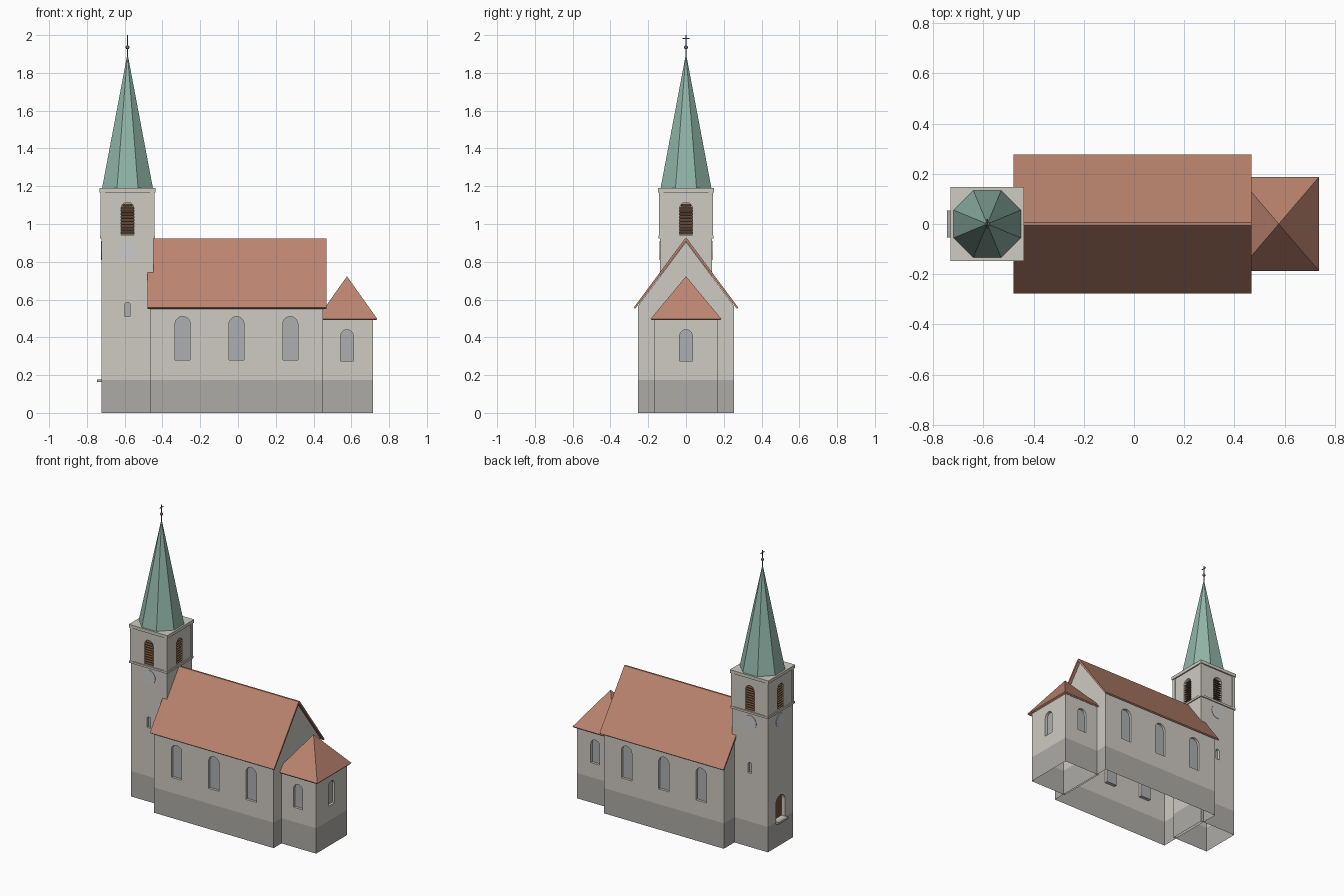
import bpy, bmesh, math
from mathutils import Matrix, Vector

if "Cube" in bpy.data.objects:
    bpy.data.objects.remove(bpy.data.objects["Cube"])


def material(name, rgb):
    m = bpy.data.materials.new(name)
    m.diffuse_color = (*rgb, 1)
    m.use_nodes = True
    m.node_tree.nodes["Principled BSDF"].inputs["Base Color"].default_value = m.diffuse_color
    return m


PLASTER = material("plaster", (0.62, 0.59, 0.54))
PLINTH = material("plinth_grey", (0.42, 0.41, 0.39))
TILE = material("roof_tile", (0.50, 0.23, 0.16))
COPPER = material("green_copper", (0.28, 0.46, 0.39))
WOOD = material("brown_wood", (0.16, 0.08, 0.04))
GLASS = material("grey_glass", (0.42, 0.43, 0.44))
METAL = material("dark_metal", (0.15, 0.15, 0.15))
DIAL = material("pale_dial", (0.70, 0.70, 0.67))

XP, XN, YP, YN = (1, 0), (-1, 0), (0, 1), (0, -1)
TOWER, APSE = (-0.585, 0), (0.577, 0)


def finish(name, bm, mat):
    me = bpy.data.meshes.new(name)
    bm.to_mesh(me)
    bm.free()
    ob = bpy.data.objects.new(name, me)
    bpy.context.collection.objects.link(ob)
    if mat:
        me.materials.append(mat)
    return ob


def build(name, prisms, mat=None):
    """Each prism: (u,z) profile, origin, outward direction, start and end along it."""
    bm = bmesh.new()
    for pts, o, d, a, b in prisms:
        rings = [[bm.verts.new((o[0] + d[0] * s - d[1] * u, o[1] + d[1] * s + d[0] * u, z))
                  for u, z in pts] for s in (a, b)]
        bm.faces.new(rings[0])
        bm.faces.new(rings[1])
        n = len(pts)
        for i in range(n):
            j = (i + 1) % n
            bm.faces.new((rings[0][i], rings[0][j], rings[1][j], rings[1][i]))
    bmesh.ops.recalc_face_normals(bm, faces=bm.faces)
    return finish(name, bm, mat)


def rect(w, z0, z1):
    return [(-w, z0), (w, z0), (w, z1), (-w, z1)]


def arch(w, z0, z1, n=10):
    return [(-w, z0), (w, z0)] + [(w * math.cos(math.pi * i / n), z1 - w + w * math.sin(math.pi * i / n))
                                  for i in range(n + 1)]


def shell(name, prism, openings):
    """Wall solid with recessed openings, a plinth band and an open underside."""
    ob = build(name, [prism], PLASTER)
    cutter = build(name + "_cutter", [(p, o, d, s - depth, s + 0.05) for p, o, d, s, depth in openings], PLASTER)
    mod = ob.modifiers.new("openings", 'BOOLEAN')
    mod.operation, mod.solver, mod.object = 'DIFFERENCE', 'EXACT', cutter
    bpy.context.view_layer.update()
    me = bpy.data.meshes.new_from_object(ob.evaluated_get(bpy.context.evaluated_depsgraph_get()))
    ob.modifiers.clear()
    ob.data = me
    bpy.data.objects.remove(cutter)
    me.materials.clear()
    me.materials.append(PLASTER)
    me.materials.append(PLINTH)
    bm = bmesh.new()
    bm.from_mesh(me)
    bmesh.ops.bisect_plane(bm, geom=bm.verts[:] + bm.edges[:] + bm.faces[:],
                           plane_co=(0, 0, 0.175), plane_no=(0, 0, 1))
    under = [f for f in bm.faces if f.calc_center_median().z < 0.001]
    bmesh.ops.delete(bm, geom=under, context='FACES')
    for f in bm.faces:
        f.material_index = 1 if f.calc_center_median().z < 0.175 else 0
    bm.to_mesh(me)
    bm.free()


def panes(name, openings, mat):
    build(name, [(p, o, d, s - depth - 0.002, s - depth + 0.003) for p, o, d, s, depth in openings], mat)


# Nave walls, windows and gable roof
nave_windows = [(arch(0.04, 0.28, 0.51), (x, 0), d, 0.253, 0.02)
                for x in (-0.293, -0.008, 0.277) for d in (YN, YP)]
gable = [(-0.253, 0), (0.253, 0), (0.253, 0.568), (0, 0.906), (-0.253, 0.568)]
shell("nave_walls", (gable, (0, 0), XP, -0.467, 0.45), nave_windows)
panes("nave_window_panes", nave_windows, GLASS)
build("nave_roof", [([(-0.277, 0.557), (-0.006, 0.922), (0.006, 0.922), (0.277, 0.557),
                      (0.269, 0.551), (0, 0.908), (-0.269, 0.551)], (0, 0), XP, -0.48, 0.468)], TILE)

# Choir walls, windows and pyramid roof
choir_windows = [(arch(0.034, 0.275, 0.44), APSE, d, s, 0.02)
                 for d, s in ((YN, 0.168), (YP, 0.168), (XP, 0.138))]
shell("choir_walls", (rect(0.168, 0, 0.5), APSE, XP, -0.138, 0.138), choir_windows)
panes("choir_window_panes", choir_windows, GLASS)

bm = bmesh.new()
apex = bm.verts.new((0.577, 0, 0.723))
corners = [bm.verts.new((0.577 + 0.16 * i, 0.187 * j, 0.498)) for i, j in ((-1, -1), (1, -1), (1, 1), (-1, 1))]
for i in range(4):
    bm.faces.new((corners[i], corners[(i + 1) % 4], apex))
choir_roof = finish("choir_roof", bm, TILE)
mod = choir_roof.modifiers.new("thickness", 'SOLIDIFY')
mod.thickness, mod.offset = 0.01, -1

# Tower body with slits, door and belfry openings
T = 0.138
slits = [(arch(0.014, 0.51, 0.585, 6), TOWER, d, T, 0.02) for d in (YN, YP)]
door = [(arch(0.05, 0.178, 0.345), TOWER, XN, T, 0.03)]
belfry = [(arch(0.034, 0.942, 1.115), TOWER, d, T, 0.035) for d in (XP, XN, YP, YN)]
shell("tower_walls", (rect(T, 0, 1.175), TOWER, XP, -T, T), slits + door + belfry)
panes("tower_slit_panes", slits, GLASS)
panes("door", door, WOOD)
build("door_step", [(rect(0.054, 0.164, 0.178), TOWER, XN, 0.13, 0.161)], PLINTH)

# Belfry louvres, narrowed to follow the arch
slats = []
for d in (XP, XN, YP, YN):
    side = (-d[1], d[0])
    face = (TOWER[0] + d[0] * T, TOWER[1] + d[1] * T)
    for i in range(10):
        z = 0.944 + i * 0.0165
        w = math.sqrt(max(0.034 ** 2 - max(0, z + 0.01 - 1.081) ** 2, 1e-5))
        slats.append(([(0.004, z), (0.03, z + 0.01), (0.03, z + 0.014), (0.004, z + 0.004)],
                      face, side, -w, w))
build("belfry_louvres", slats, WOOD)

# Corner strips, string course and cornice
strips = []
for i in (-1, 1):
    for j in (-1, 1):
        strips.append((rect(0.0115, 0.935, 1.172), (TOWER[0] + i * 0.131, j * 0.131), XP, -0.0115, 0.0115))
build("tower_corner_strips", strips, PLASTER)
for name, h, z0, z1 in (("string_course", 0.145, 0.924, 0.938), ("cornice", 0.147, 1.168, 1.19)):
    build(name, [(rect(h, z0, z1), TOWER, XP, -h, h)], PLASTER)

# Clock dials on the three free sides
circle = [(0.05 * math.cos(a * math.pi / 16), 0.86 + 0.05 * math.sin(a * math.pi / 16)) for a in range(32)]
build("clock_dials", [(circle, TOWER, d, T - 0.004, T + 0.003) for d in (YN, YP, XN)], DIAL)

# Octagonal spire
bm = bmesh.new()
bmesh.ops.create_cone(bm, cap_ends=True, segments=8, radius1=0.146, radius2=0, depth=0.715,
                      matrix=Matrix.Translation((TOWER[0], 0, 1.5455)) @ Matrix.Rotation(math.pi / 8, 4, 'Z'))
bmesh.ops.remove_doubles(bm, verts=bm.verts, dist=1e-5)
finish("spire", bm, COPPER)

# Ball and cross on the tip
bm = bmesh.new()
bmesh.ops.create_cone(bm, cap_ends=True, segments=8, radius1=0.003, radius2=0.003, depth=0.12,
                      matrix=Matrix.Translation((TOWER[0], 0, 1.94)))
bmesh.ops.create_cone(bm, cap_ends=True, segments=8, radius1=0.003, radius2=0.003, depth=0.038,
                      matrix=Matrix.Translation((TOWER[0], 0, 1.982)) @ Matrix.Rotation(math.pi / 2, 4, 'X'))
bmesh.ops.create_uvsphere(bm, u_segments=12, v_segments=8, radius=0.01,
                          matrix=Matrix.Translation((TOWER[0], 0, 1.935)))
finish("spire_finial", bm, METAL)
